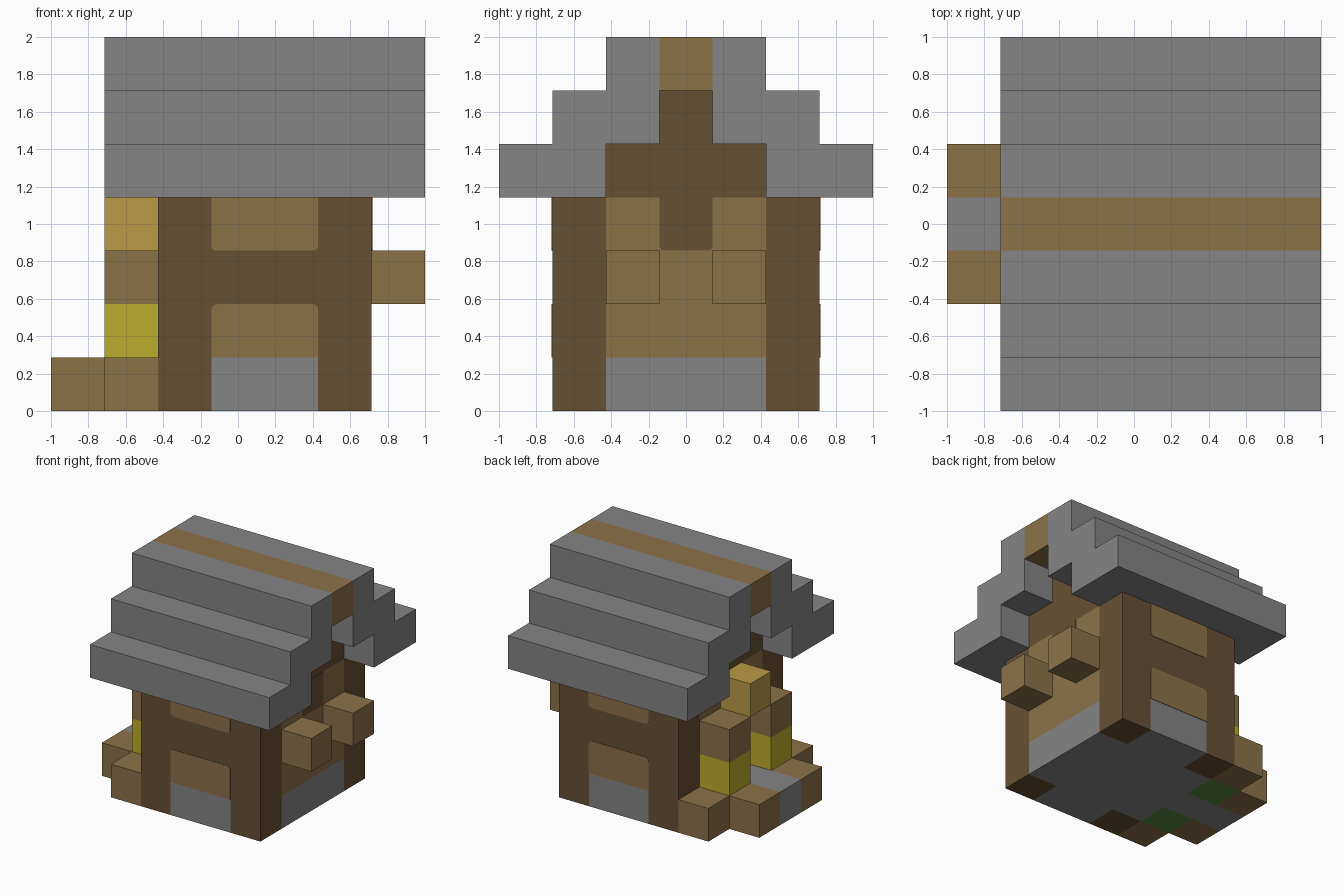
import bpy, bmesh, math
from mathutils import Vector

if "Cube" in bpy.data.objects:
    bpy.data.objects.remove(bpy.data.objects["Cube"])

U = 2 / 7  # one building block


def material(name, r, g, b):
    def lin(c):
        c /= 255
        return c / 12.92 if c <= 0.04045 else ((c + 0.055) / 1.055) ** 2.4
    color = (lin(r), lin(g), lin(b), 1)
    m = bpy.data.materials.new(name)
    m.use_nodes = True
    m.diffuse_color = color
    m.node_tree.nodes["Principled BSDF"].inputs["Base Color"].default_value = color
    return m


STONE = material("grey stone", 133, 133, 133)
LOG = material("dark log", 103, 80, 51)
PLANK = material("light plank", 140, 114, 73)
FLOWER = material("yellow flower", 190, 172, 44)
LAMP = material("golden lamp", 188, 155, 70)
GRASS = material("green grass", 92, 138, 64)


def prism(name, points, depth, mat):
    """Extrude a closed 3D outline along the depth vector."""
    bm = bmesh.new()
    face = bm.faces.new([bm.verts.new(p) for p in points])
    new = bmesh.ops.extrude_face_region(bm, geom=[face])["geom"]
    verts = [v for v in new if isinstance(v, bmesh.types.BMVert)]
    bmesh.ops.translate(bm, verts=verts, vec=depth)
    bmesh.ops.recalc_face_normals(bm, faces=bm.faces)
    mesh = bpy.data.meshes.new(name)
    bm.to_mesh(mesh)
    bm.free()
    mesh.materials.append(mat)
    ob = bpy.data.objects.new(name, mesh)
    bpy.context.collection.objects.link(ob)
    return ob


def block(name, x, y, z, mat):
    """Box spanning block ranges, counted from the lower corner of the model."""
    (x0, x1), (y0, y1) = [[c * U - 1 for c in r] for r in (x, y)]
    z0, z1 = z[0] * U, z[1] * U
    outline = [(x0, y0, z0), (x1, y0, z0), (x1, y1, z0), (x0, y1, z0)]
    return prism(name, outline, (0, 0, z1 - z0), mat)


def rounded(a0, a1, z0, z1, top, radius=0.03):
    """Rectangle outline with either its top or its bottom corners rounded."""
    zc, zf = (z1, z0) if top else (z0, z1)
    s = 1 if top else -1
    pts = [(a0, zf), (a1, zf)]
    for side, a in ((1, a1), (-1, a0)):
        arc = [(a + side * radius * (math.cos(t * math.pi / 8) - 1),
                zc + s * radius * (math.sin(t * math.pi / 8) - 1)) for t in range(5)]
        pts += arc if side == 1 else arc[::-1]
    return pts


# Corner posts and front and back walls
THIN = 0.004
for y, side, s in ((1, "front", -1), (5, "back", 1)):
    for x, hand in ((2, "right"), (5, "left")):
        block(f"{side}_{hand}_post", (x, x + 1), (y, y + 1), (0, 4), LOG)
    block(f"{side}_footing", (3, 5), (y, y + 1), (0, 1), STONE)
    block(f"{side}_wall", (3, 5), (y, y + 1), (1, 4), LOG)
    for z, top in ((1, True), (3, False)):
        outline = rounded(3 * U - 1, 5 * U - 1, z * U, (z + 1) * U, top)
        prism(f"{side}_panel", [(a, s * 2.5 * U, c) for a, c in outline],
              (0, s * THIN, 0), PLANK)

# Stone floor, running out as a doorstep on the right
block("floor", (2, 6), (2, 5), (0, 1), STONE)
block("doorstep", (0, 2), (3, 4), (0, 1), STONE)

# Left wall with hanging king post
block("left_wall", (5, 6), (2, 5), (1, 4), PLANK)
outline = rounded(-U / 2, U / 2, 3 * U, 4 * U, False)
prism("left_king_post", [(2.5 * U, a, c) for a, c in outline], (THIN, 0, 0), LOG)

# Right wall with doorway
for y in (2, 4):
    block("door_side_wall", (2, 3), (y, y + 1), (1, 4), PLANK)
block("door_lintel", (2, 3), (3, 4), (3, 4), LOG)

# Gables
for x, hand in ((2, "right"), (5, "left")):
    block(f"{hand}_gable", (x, x + 1), (2, 5), (4, 5), LOG)
    block(f"{hand}_gable_peak", (x, x + 1), (3, 4), (5, 6), LOG)

# Stepped roof slopes and ridge
steps = [(3.5, 4), (3.5, 5), (2.5, 5), (2.5, 6), (1.5, 6), (1.5, 7),
         (0.5, 7), (0.5, 6), (0.5, 5), (1.5, 5), (1.5, 4)]
for s, side in ((-1, "front"), (1, "back")):
    prism(f"{side}_roof", [(1 - 6 * U, s * a * U, c * U) for a, c in steps],
          Vector((6 * U, 0, 0)), STONE)
block("roof_ridge", (1, 7), (3, 4), (6, 7), PLANK)

# Planters, flowers and shades on both sides of the door; shutters on the left
for y, edge in ((2, 1), (4, 5)):
    block("planter_end", (1, 2), (edge, edge + 1), (0, 1), PLANK)
    block("planter_front", (0, 1), (y, y + 1), (0, 1), PLANK)
    block("planter_grass", (1, 2), (y, y + 1), (0, 1), GRASS)
    block("flower", (1, 2), (y, y + 1), (1, 2), FLOWER)
    block("window_shade", (1, 2), (y, y + 1), (2, 3), PLANK)
    block("left_shutter", (6, 7), (y, y + 1), (2, 3), PLANK)

# Lamp over the door
block("door_lamp", (1, 2), (3, 4), (3, 4), LAMP)
